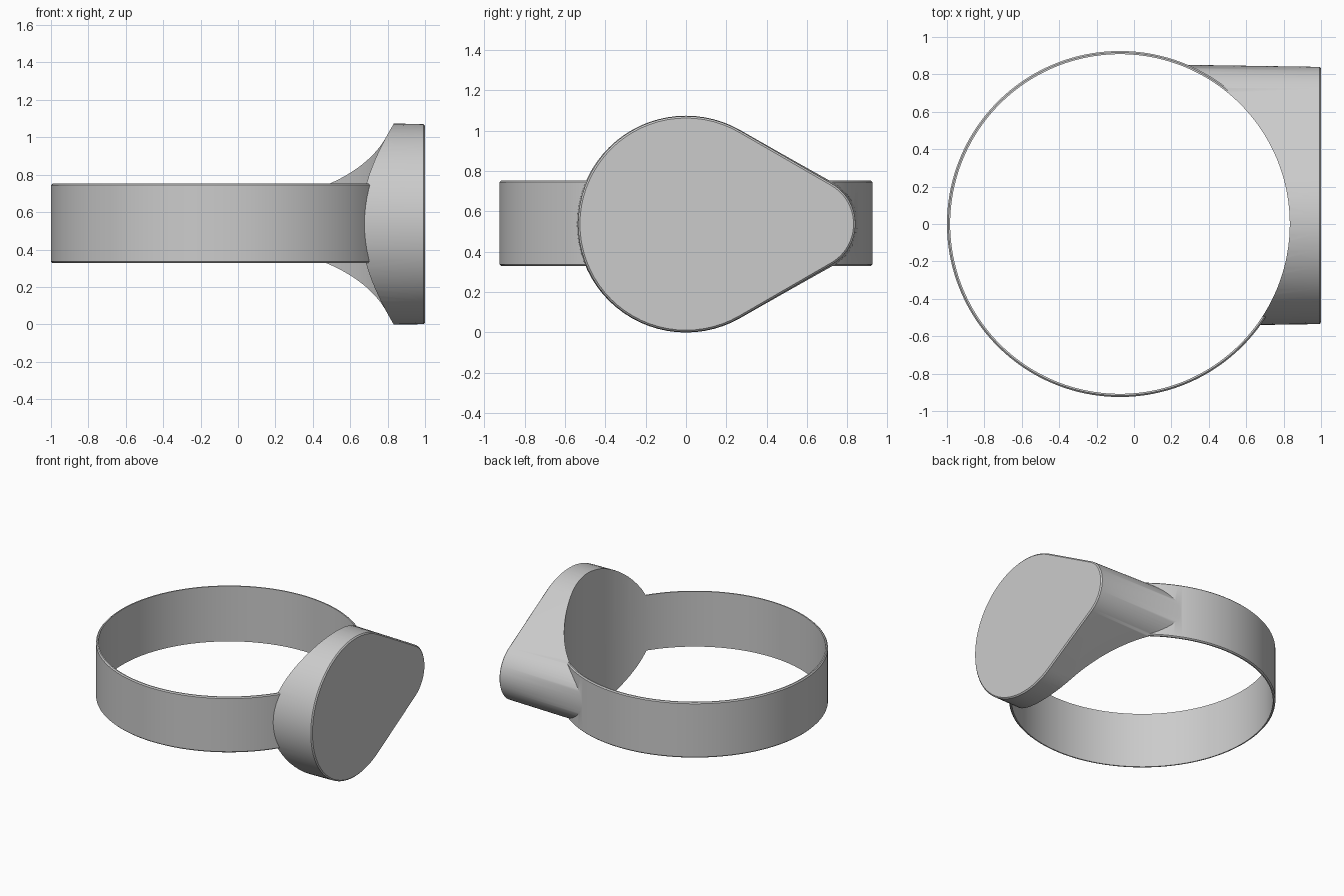
import bpy, bmesh, math

if "Cube" in bpy.data.objects:
    bpy.data.objects.remove(bpy.data.objects["Cube"])

CX, CZ = -0.075, 0.54          # ring axis (x) and band mid-height (z)
R_OUT, R_IN = 0.925, 0.908


def loft(name, loops):
    """Closed solid through a list of equal-length point loops."""
    bm = bmesh.new()
    rings = [[bm.verts.new(p) for p in loop] for loop in loops]
    n = len(rings[0])
    for a, b in zip(rings, rings[1:]):
        for i in range(n):
            j = (i + 1) % n
            bm.faces.new((a[i], a[j], b[j], b[i]))
    bm.faces.new(rings[0])
    bm.faces.new(rings[-1])
    bmesh.ops.recalc_face_normals(bm, faces=bm.faces)
    me = bpy.data.meshes.new(name)
    bm.to_mesh(me)
    bm.free()
    ob = bpy.data.objects.new(name, me)
    bpy.context.collection.objects.link(ob)
    return ob


def circle(r, z, n=192):
    return [(CX + r * math.cos(2 * math.pi * i / n),
             r * math.sin(2 * math.pi * i / n), z) for i in range(n)]


def teardrop(x, off):
    """Big circle and small tip circle joined by 30 degree tangents."""
    pts = []
    for i in range(49):                       # big round end
        a = math.radians(60 + 240 * i / 48)
        r = 0.534 + off
        pts.append((x, r * math.cos(a), 0.536 + r * math.sin(a)))
    for i in range(25):                       # small tip
        a = math.radians(-60 + 120 * i / 24)
        r = 0.229 + off
        pts.append((x, 0.61 + r * math.cos(a), 0.536 + r * math.sin(a)))
    return pts


def boolean(ob, other, op):
    mod = ob.modifiers.new(op, 'BOOLEAN')
    mod.operation, mod.object, mod.solver = op, other, 'EXACT'
    bpy.context.view_layer.objects.active = ob
    bpy.ops.object.modifier_apply(modifier=mod.name)
    bpy.data.objects.remove(other)


# Band blank with slightly eased edges
c = 0.008
ring = loft("signet_ring", [circle(R_OUT - c, 0.328), circle(R_OUT, 0.328 + c),
                            circle(R_OUT, 0.752 - c), circle(R_OUT - c, 0.752)])

# Teardrop head with slight draft and eased front edge
head = loft("ring_head", [teardrop(0.15, 0.014), teardrop(1 - c, 0.001),
                          teardrop(1.0, -c)])
boolean(ring, head, 'UNION')

# Finger hole through band and head
hole = loft("finger_hole", [circle(R_IN, -0.5), circle(R_IN, 1.6)])
hole.hide_render = True
boolean(ring, hole, 'DIFFERENCE')

# Smooth shading with sharp edges kept
bpy.ops.object.select_all(action='DESELECT')
ring.select_set(True)
bpy.context.view_layer.objects.active = ring
bpy.ops.object.shade_smooth_by_angle(angle=math.radians(30))
